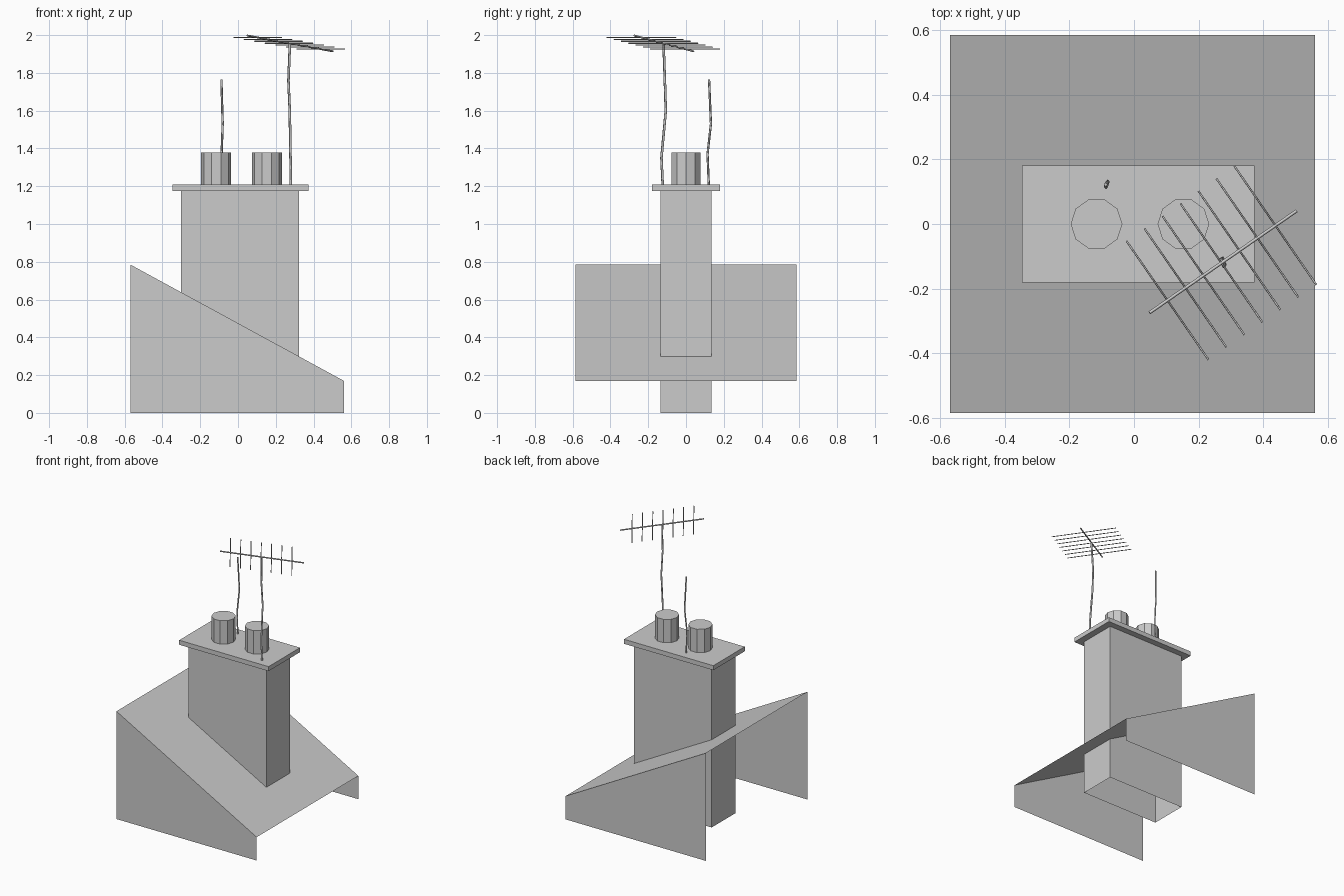
import bpy
import math
from mathutils import Vector

if "Cube" in bpy.data.objects:
    bpy.data.objects.remove(bpy.data.objects["Cube"])


def mesh_object(name, verts, faces):
    mesh = bpy.data.meshes.new(name)
    mesh.from_pydata(verts, [], faces)
    obj = bpy.data.objects.new(name, mesh)
    bpy.context.collection.objects.link(obj)
    return obj


def box(name, x0, x1, y0, y1, z0, z1, open_bottom=False):
    verts = [(x, y, z) for z in (z0, z1) for x, y in ((x0, y0), (x1, y0), (x1, y1), (x0, y1))]
    faces = [(i, (i + 1) % 4, (i + 1) % 4 + 4, i + 4) for i in range(4)] + [(4, 5, 6, 7)]
    if not open_bottom:
        faces.append((3, 2, 1, 0))
    return mesh_object(name, verts, faces)


def rod(name, points, radius):
    # thin low-poly tube following a few points
    curve = bpy.data.curves.new(name, 'CURVE')
    curve.dimensions = '3D'
    curve.bevel_depth = radius
    curve.bevel_resolution = 0
    curve.use_fill_caps = True
    spline = curve.splines.new('POLY')
    spline.points.add(len(points) - 1)
    for p, co in zip(spline.points, points):
        p.co = (*co, 1)
    obj = bpy.data.objects.new(name, curve)
    bpy.context.collection.objects.link(obj)
    return obj


# Roof: sloped sheet with two side walls, open at both ends and below
L, R, W, HI, LO = -0.57, 0.56, 0.585, 0.785, 0.17
mesh_object("roof",
            [(L, -W, 0), (R, -W, 0), (R, -W, LO), (L, -W, HI),
             (L, W, 0), (R, W, 0), (R, W, LO), (L, W, HI)],
            [(0, 1, 2, 3), (3, 2, 6, 7), (7, 6, 5, 4)])

# Chimney stack (open underneath) and its cap slab
box("chimney_stack", -0.302, 0.324, -0.136, 0.136, 0, 1.175, open_bottom=True)
box("chimney_cap", -0.347, 0.373, -0.181, 0.181, 1.175, 1.208)

# Ten-sided chimney pots
for i, x in enumerate((-0.116, 0.153)):
    bpy.ops.mesh.primitive_cylinder_add(vertices=10, radius=0.08, depth=0.172,
                                        location=(x, 0, 1.292),
                                        rotation=(0, 0, math.pi / 2))
    bpy.context.object.name = f"chimney_pot_{i + 1}"

# Slightly bent masts
rod("antenna_mast", [(0.28, -0.123, 1.2), (0.278, -0.13, 1.35), (0.274, -0.107, 1.6),
                     (0.267, -0.112, 1.76), (0.275, -0.119, 1.957)], 0.007)
rod("plain_mast", [(-0.087, 0.121, 1.2), (-0.087, 0.114, 1.37), (-0.081, 0.132, 1.53),
                   (-0.088, 0.122, 1.765)], 0.006)

# Tilted boom with seven horizontal crossbars
start, end = Vector((0.048, -0.275, 1.998)), Vector((0.504, 0.041, 1.914))
rod("antenna_boom", [start, end], 0.005)
half = Vector((0.127, -0.184, 0))
for i in range(7):
    centre = start.lerp(end, 0.122 + i * 0.1222)
    rod(f"antenna_crossbar_{i + 1}", [centre - half, centre + half], 0.003)
